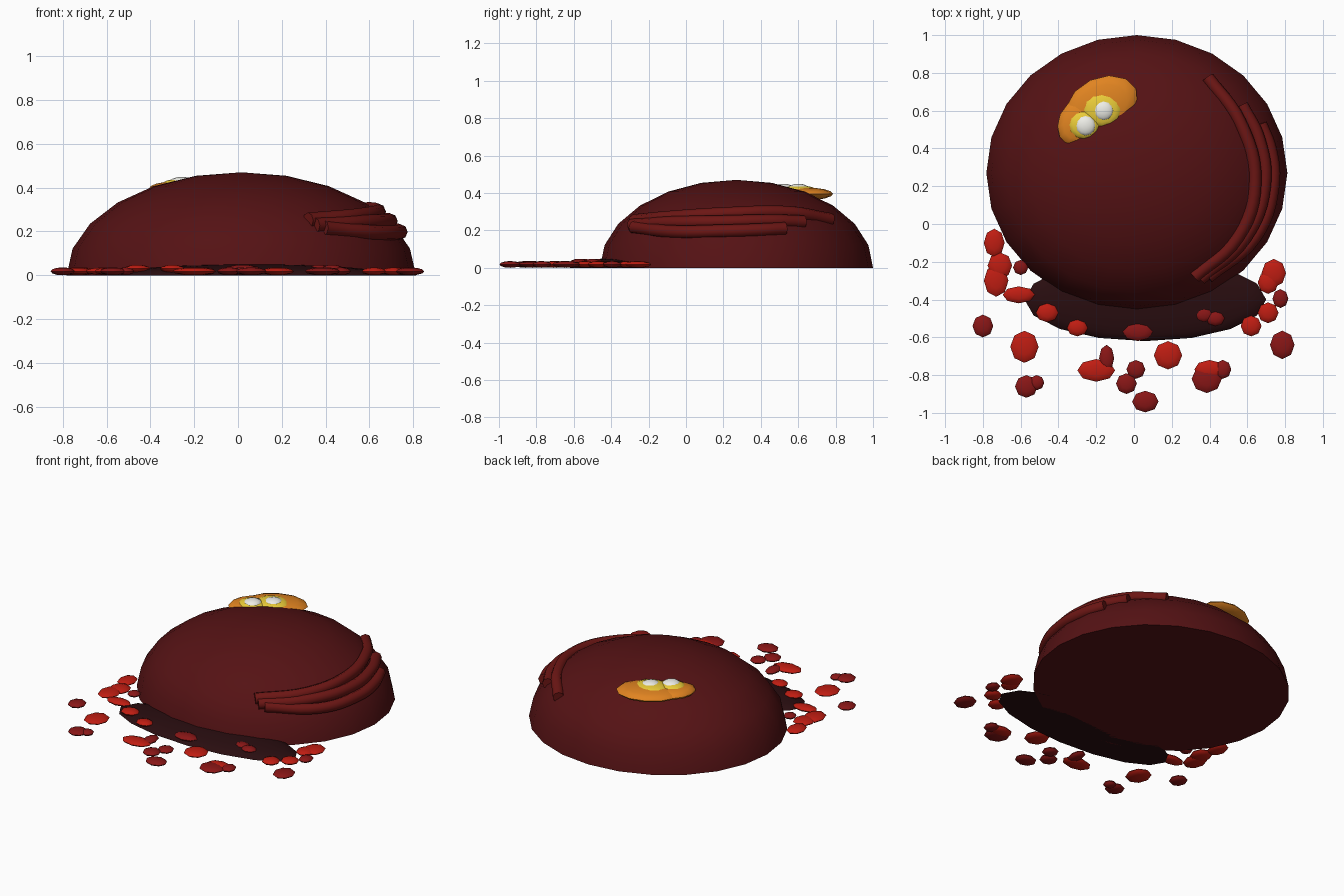
import bpy, bmesh, math
from mathutils import Matrix, Vector

if "Cube" in bpy.data.objects:
    bpy.data.objects.remove(bpy.data.objects["Cube"])


def material(name, rgb):
    m = bpy.data.materials.new(name)
    m.diffuse_color = (*rgb, 1)
    m.use_nodes = True
    m.node_tree.nodes["Principled BSDF"].inputs["Base Color"].default_value = m.diffuse_color
    return m


MAROON = material("maroon", (0.09, 0.006, 0.007))
RIDGE = material("ridge red", (0.15, 0.008, 0.007))
DARK = material("dark char", (0.022, 0.004, 0.005))
BRIGHT = material("bright red", (0.52, 0.012, 0.006))
DEEP = material("deep red", (0.25, 0.008, 0.008))
ORANGE = material("orange", (0.75, 0.23, 0.015))
YELLOW = material("yellow", (0.82, 0.6, 0.04))
WHITE = material("white", (0.85, 0.85, 0.8))


def finish(obj, mat, angle=50):
    obj.data.materials.append(mat)
    bpy.ops.object.select_all(action='DESELECT')
    obj.select_set(True)
    bpy.context.view_layer.objects.active = obj
    if obj.type == 'MESH':
        bpy.ops.object.shade_smooth_by_angle(angle=math.radians(angle))
    return obj


def ellipsoid(name, loc, radii, mat, seg=12, rings=8, turn=0, half=False):
    bm = bmesh.new()
    bmesh.ops.create_uvsphere(bm, u_segments=seg, v_segments=rings, radius=1)
    if half:
        # cut away the lower half and close the flat base
        geom = bm.verts[:] + bm.edges[:] + bm.faces[:]
        bmesh.ops.bisect_plane(bm, geom=geom, dist=1e-4, plane_co=(0, 0, 0),
                               plane_no=(0, 0, 1), clear_inner=True)
        bmesh.ops.holes_fill(bm, edges=[e for e in bm.edges if e.is_boundary])
    bmesh.ops.transform(bm, verts=bm.verts,
                        matrix=Matrix.Rotation(math.radians(turn), 4, 'Z')
                        @ Matrix.Diagonal((*radii, 1)))
    bmesh.ops.recalc_face_normals(bm, faces=bm.faces)
    mesh = bpy.data.meshes.new(name)
    bm.to_mesh(mesh)
    bm.free()
    obj = bpy.data.objects.new(name, mesh)
    obj.location = loc
    bpy.context.collection.objects.link(obj)
    return finish(obj, mat)


# Main dome and the dark mound along its front
C, R = Vector((0.015, 0.27, 0)), Vector((0.797, 0.73, 0.47))
ellipsoid("dome", C, R, MAROON, 24, 12, half=True)
ellipsoid("dark_mound", (0.06, -0.4, 0), (0.64, 0.22, 0.05), DARK, 16, 12,
          half=True)


def on_dome(x, y):
    u, v = (x - C.x) / R.x, (y - C.y) / R.y
    return R.z * math.sqrt(max(0, 1 - u * u - v * v))


def ridge(name, points, radius):
    curve = bpy.data.curves.new(name, 'CURVE')
    curve.dimensions = '3D'
    curve.bevel_depth = radius
    curve.bevel_resolution = 2
    curve.use_fill_caps = True
    curve.resolution_u = 6
    spline = curve.splines.new('BEZIER')
    spline.bezier_points.add(len(points) - 1)
    for bp, (x, y) in zip(spline.bezier_points, points):
        bp.co = (x, y, on_dome(x, y))
        bp.handle_left_type = bp.handle_right_type = 'AUTO'
    obj = bpy.data.objects.new(name, curve)
    bpy.context.collection.objects.link(obj)
    finish(obj, RIDGE)


# Three raised ridges wrapping the right side
ridge("ridge_upper", [(0.39, 0.775), (0.56, 0.54), (0.64, 0.22),
                      (0.55, -0.07), (0.32, -0.28)], 0.035)
ridge("ridge_middle", [(0.57, 0.63), (0.66, 0.45), (0.69, 0.2),
                       (0.59, -0.07), (0.35, -0.29)], 0.035)
ridge("ridge_lower", [(0.67, 0.53), (0.72, 0.4), (0.735, 0.2),
                      (0.64, -0.07), (0.39, -0.28)], 0.035)

# Orange patch with two yellow and white bulbs
ellipsoid("orange_patch", (-0.17, 0.63, 0.395), (0.20, 0.145, 0.035), ORANGE,
          turn=25)
ellipsoid("orange_patch_small", (-0.30, 0.54, 0.395), (0.10, 0.13, 0.032),
          ORANGE, turn=-25)
for side, x, y, r in (("large", -0.17, 0.605, 0.105),
                      ("small", -0.265, 0.525, 0.085)):
    ellipsoid("yellow_" + side, (x, y, 0.413), (r, r * 0.9, 0.027), YELLOW)
    ellipsoid("white_" + side, (x + 0.008, y - 0.004, 0.425),
              (0.055, 0.055, 0.024), WHITE)

# Flattened crumbs scattered around the front: x, y, x radius, y radius
bright = [
    (-.74, -.10, .055, .075), (-.71, -.22, .065, .07), (-.73, -.30, .065, .085),
    (-.61, -.375, .085, .045), (-.46, -.47, .06, .05), (-.30, -.55, .055, .045),
    (-.58, -.65, .075, .085), (-.20, -.775, .10, .06), (.18, -.695, .075, .075),
    (.40, -.77, .08, .05), (.62, -.54, .055, .055), (.71, -.47, .055, .055),
    (.71, -.31, .055, .06), (.74, -.26, .065, .075)]
deep = [
    (-.60, -.23, .04, .04), (-.80, -.54, .055, .06), (-.57, -.86, .06, .06),
    (-.515, -.84, .04, .04), (-.145, -.71, .04, .07), (-.04, -.845, .055, .055),
    (.01, -.77, .05, .05), (.06, -.94, .07, .057), (.385, -.82, .08, .075),
    (.47, -.77, .045, .05), (.02, -.57, .08, .05), (.37, -.48, .05, .04),
    (.43, -.50, .05, .04), (.775, -.395, .042, .05), (.785, -.64, .065, .075)]
for label, mat, crumbs in (("bright", BRIGHT, bright), ("deep", DEEP, deep)):
    for i, (x, y, rx, ry) in enumerate(crumbs):
        # crumbs on the mound sit a little higher
        raised = 0.012 if abs(x) < 0.5 and y > -0.6 else 0
        ellipsoid(f"crumb_{label}_{i + 1}", (x, y, 0.018 + raised),
                  (rx, ry, 0.018), mat, 8, 6)
